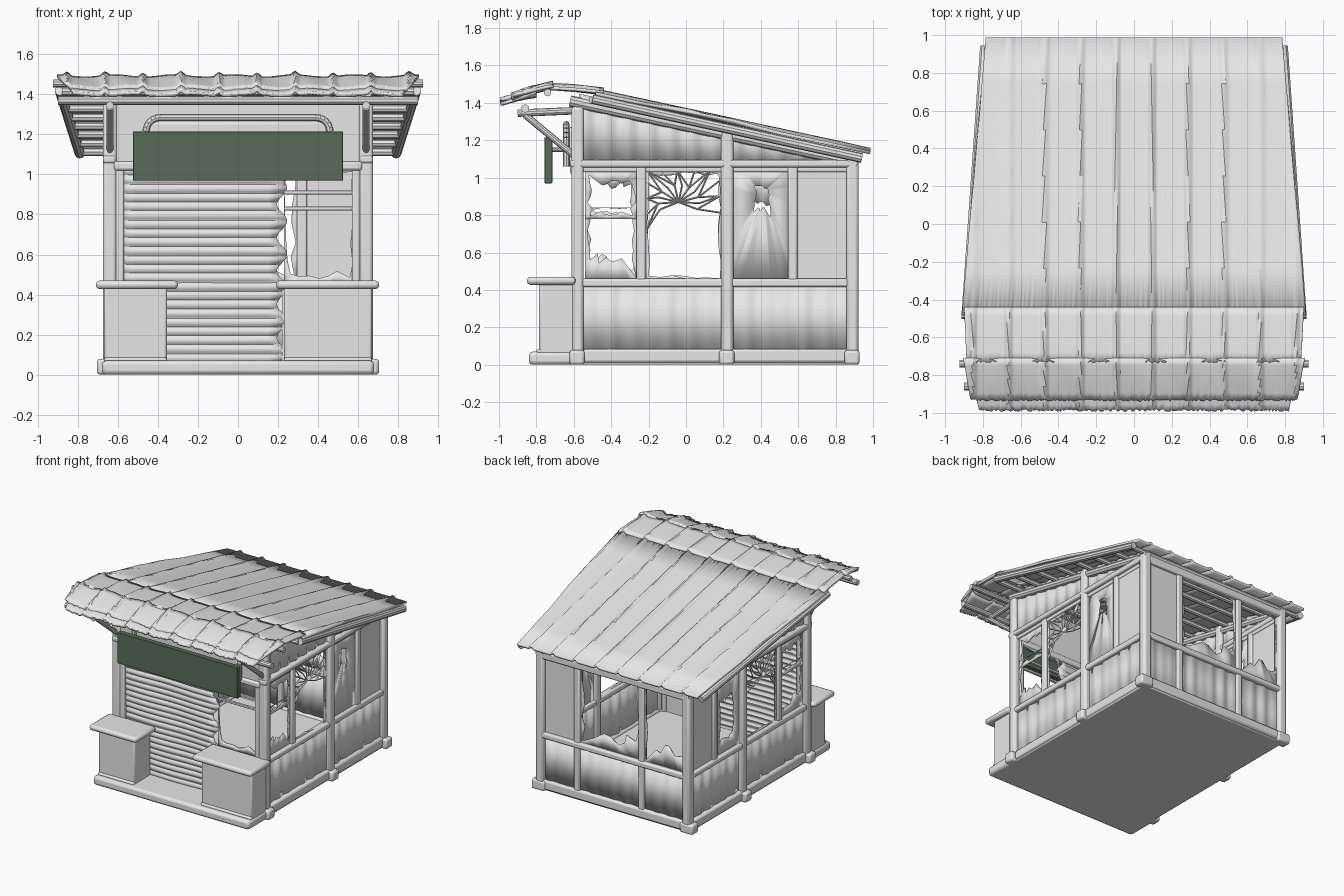
import bpy, bmesh, math, random
from mathutils import Vector

random.seed(4)
cube = bpy.data.objects.get("Cube")
if cube:
    bpy.data.objects.remove(cube, do_unlink=True)


def material(name, rgb):
    m = bpy.data.materials.new(name)
    m.use_nodes = True
    m.diffuse_color = (*rgb, 1)
    m.node_tree.nodes["Principled BSDF"].inputs["Base Color"].default_value = (*rgb, 1)
    return m


GREY = material("plain grey", (0.8, 0.8, 0.8))
GREEN = material("sign green", (0.1, 0.145, 0.105))
made = []


def finish(name, bm, mat=GREY, bevel=0, thick=0):
    bmesh.ops.recalc_face_normals(bm, faces=bm.faces[:])
    me = bpy.data.meshes.new(name)
    bm.to_mesh(me)
    bm.free()
    me.materials.append(mat)
    ob = bpy.data.objects.new(name, me)
    bpy.context.collection.objects.link(ob)
    if thick:
        mod = ob.modifiers.new("thickness", 'SOLIDIFY')
        mod.thickness, mod.offset = thick, 0
    if bevel:
        mod = ob.modifiers.new("worn edges", 'BEVEL')
        mod.width, mod.segments = bevel, 2
    made.append(ob)
    return ob


def box(name, x, y, z, bevel=0.008, mat=GREY):
    """Box from (low, high) ranges."""
    bm = bmesh.new()
    bmesh.ops.create_cube(bm, size=1)
    for v in bm.verts:
        v.co = [(a + b) / 2 + c * (b - a) for (a, b), c in zip((x, y, z), v.co)]
    return finish(name, bm, mat, bevel)


def pole(name, a, b, r=0.025, sides=10):
    a, b = Vector(a), Vector(b)
    bm = bmesh.new()
    bmesh.ops.create_cone(bm, cap_ends=True, segments=sides, radius1=r, radius2=r, depth=(b - a).length)
    turn = (b - a).to_track_quat('Z', 'Y')
    for v in bm.verts:
        v.co = turn @ v.co + (a + b) / 2
    return finish(name, bm)


def surface(name, nu, nv, f, thick=0.01):
    """Grid sheet from f(u, v), u and v in 0..1."""
    bm = bmesh.new()
    g = [[bm.verts.new(f(i / nu, j / nv)) for j in range(nv + 1)] for i in range(nu + 1)]
    for i in range(nu):
        for j in range(nv):
            bm.faces.new((g[i][j], g[i + 1][j], g[i + 1][j + 1], g[i][j + 1]))
    return finish(name, bm, thick=thick)


def broken(name, place, u, v, keep, hole=None):
    """Pane with a jagged hole; keep gives the range of hole size per side."""
    bm = bmesh.new()
    n = 6
    cu, cv = hole or ((u[0] + u[1]) / 2, (v[0] + v[1]) / 2)
    corners = [(u[0], v[0]), (u[1], v[0]), (u[1], v[1]), (u[0], v[1])]
    ring = []
    for s in range(4):
        p, q = corners[s], corners[(s + 1) % 4]
        for k in range(n):
            a, b = p[0] + (q[0] - p[0]) * k / n, p[1] + (q[1] - p[1]) * k / n
            t = random.uniform(*keep[s])
            ring.append((bm.verts.new(place(a, b)),
                         bm.verts.new(place(cu + (a - cu) * t, cv + (b - cv) * t))))
    for i, (a, b) in enumerate(ring):
        c, d = ring[(i + 1) % len(ring)]
        bm.faces.new((a, c, d, b))
    return finish(name, bm, thick=0.008)


def roof_z(y):
    return 1.445 - 0.215 * (y + 0.46)


# Floor slab and front step
box("floor_slab", (-0.66, 0.66), (-0.6, 0.9), (0, 0.07))
box("front_step", (-0.68, 0.68), (-0.84, -0.55), (0, 0.07), 0.02)

# Side walls, mirrored
for s, side in ((1, "left"), (-1, "right")):
    def wall(a, b, d=0.0):
        return (s * (0.635 + d), a, b)

    def xr(a, b):
        return tuple(sorted((s * a, s * b)))

    for y, top, tag in ((-0.58, 1.38, "front"), (0.22, 1.27, "middle"), (0.89, 1.12, "back")):
        box(f"{side}_{tag}_post", xr(0.605, 0.675), (y - 0.033, y + 0.033), (0, top), 0.018)
        box(f"{side}_{tag}_foot", xr(0.59, 0.705), (y - 0.043, y + 0.038), (0, 0.078), 0.015)
    box(f"{side}_bottom_rail", xr(0.61, 0.67), (-0.55, 0.88), (0.01, 0.085), 0.015)
    box(f"{side}_sill_rail", xr(0.61, 0.668), (-0.58, 0.9), (0.415, 0.46), 0.012)
    box(f"{side}_top_rail", xr(0.61, 0.675), (-0.62, 0.92), (1.055, 1.095), 0.012)
    box(f"{side}_lintel", xr(0.62, 0.65), (-0.56, 0.88), (1.03, 1.06))
    for y in (-0.24, 0.57):
        box(f"{side}_mullion", xr(0.615, 0.66), (y - 0.025, y + 0.025), (0.45, 1.06), 0.01)
    # rippled lower sheet and gable sheet
    surface(f"{side}_lower_panel", 90, 1, lambda u, v: wall(
        -0.56 + 1.45 * u, 0.07 + 0.36 * v, 0.007 * math.sin(u * 75) * math.sin(u * 13)))
    surface(f"{side}_gable_panel", 90, 1, lambda u, v: wall(
        -0.57 + 1.46 * u, 1.08 + v * (roof_z(-0.57 + 1.46 * u) - 1.10), 0.007 * math.sin(u * 80)))
    # upper solid and damaged panels
    box(f"{side}_back_panel", xr(0.63, 0.642), (0.58, 0.88), (0.45, 1.05), 0)
    if s > 0:
        broken("left_torn_panel", wall, (0.24, 0.56), (0.45, 1.05), [(0.15, 0.3)] * 4, (0.41, 0.92))
    else:
        broken("right_torn_panel", wall, (0.24, 0.56), (0.45, 1.05), [(0.45, 0.6)] * 4, (0.41, 0.68))
    # shattered panes
    broken(f"{side}_front_pane_upper", wall, (-0.54, -0.26), (0.78, 1.04),
           [(0.5, 0.9), (0.7, 0.95), (0.4, 0.7), (0.7, 0.95)], (-0.4, 0.87))
    broken(f"{side}_front_pane_lower", wall, (-0.54, -0.26), (0.45, 0.84),
           [(0.5, 0.8), (0.75, 0.95), (0.9, 1), (0.75, 0.95)], (-0.4, 0.75))
    broken(f"{side}_middle_pane", wall, (-0.215, 0.19), (0.45, 1.04),
           [(0.9, 0.98), (0.9, 0.98), (0.88, 0.98), (0.9, 0.98)])
    # cracks fanning out from the impact, joined by a sagging web
    hub, last = (-0.04, 0.87), None
    for k in range(12):
        a = math.radians(-25 + k * 21)
        mid = (hub[0] + 0.11 * math.cos(a), hub[1] + 0.09 * math.sin(a))
        end = (max(-0.21, min(0.18, hub[0] + 0.26 * math.cos(a + 0.2))),
               max(0.68, min(1.04, hub[1] + 0.24 * math.sin(a + 0.2))))
        pole(f"{side}_crack", wall(*hub), wall(*mid), 0.005, 4)
        pole(f"{side}_crack", wall(*mid), wall(*end), 0.005, 4)
        if last:
            pole(f"{side}_crack_web", wall(*last), wall(*end if k % 2 else mid), 0.005, 4)
        last = end if k % 2 else mid
    # roof edge beam, gable beam and front eave bracket
    pole(f"{side}_roof_edge_beam", (s * 0.89, -0.5, 1.42), (s * 0.79, 0.94, 1.105), 0.026)
    pole(f"{side}_gable_beam", (s * 0.64, -0.62, 1.41), (s * 0.64, 0.92, 1.08), 0.03)
    pole(f"{side}_eave_arm", (s * 0.64, -0.55, 1.36), (s * 0.64, -0.9, 1.345), 0.02)
    pole(f"{side}_eave_strut", (s * 0.64, -0.6, 1.12), (s * 0.64, -0.86, 1.335), 0.018)

# Back wall
def back(a, b, d=0.0):
    return (a, 0.885 + d, b)

box("back_bottom_rail", (-0.64, 0.64), (0.86, 0.915), (0.01, 0.085), 0.015)
box("back_sill_rail", (-0.64, 0.64), (0.86, 0.92), (0.415, 0.46), 0.012)
box("back_top_rail", (-0.66, 0.66), (0.86, 0.92), (1.04, 1.1), 0.012)
surface("back_lower_panel", 90, 1, lambda u, v: back(
    -0.62 + 1.24 * u, 0.07 + 0.36 * v, 0.006 * math.sin(u * 70) * math.sin(u * 11)))
for x in (-0.24, 0.32):
    box("back_mullion", (x - 0.025, x + 0.025), (0.86, 0.91), (0.06, 1.06), 0.01)
box("back_solid_panel", (0.33, 0.62), (0.88, 0.892), (0.45, 1.05), 0)
for a, b in ((-0.62, -0.26), (-0.22, 0.3)):
    broken("back_pane", back, (a, b), (0.45, 1.05),
           [(0.5, 0.85), (0.85, 0.97), (0.93, 1), (0.85, 0.97)], ((a + b) / 2, 0.82))

# Front wall: shutter, frame and side window
def front(a, b, d=0.0):
    return (a, -0.575 - d, b)

surface("roller_shutter", 12, 160, lambda u, v: front(
    -0.58 + u * (0.8 + 0.025 * math.sin(v * 37) * (u > 0.95)), 0.06 + 0.98 * v,
    0.011 * abs(math.sin(v * math.pi * 22)) - 0.005 * math.sin(u * 9 + v * 5)), 0.006)
for x, w in ((-0.59, 0.02), (0.59, 0.02)):
    box("front_jamb", (x - w, x + w), (-0.61, -0.56), (0.06, 1.05), 0.01)
box("front_lintel", (-0.62, 0.62), (-0.62, -0.56), (1.02, 1.065), 0.012)
box("front_upper_wall", (-0.62, 0.62), (-0.6, -0.57), (1.05, 1.38), 0)
box("front_lower_wall", (0.22, 0.6), (-0.59, -0.57), (0.06, 0.45), 0)
for z in (0.83, 0.91):
    box("front_window_bar", (0.23, 0.58), (-0.59, -0.57), (z - 0.009, z + 0.009), 0.004)
broken("front_window_pane", front, (0.23, 0.58), (0.45, 1.03),
       [(0.75, 0.95), (0.85, 0.97), (0.85, 0.98), (0.88, 1)])

# Counters
for tag, a, b, c, d in (("right", -0.67, -0.355, -0.71, -0.3), ("left", 0.23, 0.67, 0.19, 0.705)):
    box(f"{tag}_counter_body", (a, b), (-0.785, -0.58), (0.05, 0.44), 0.012)
    box(f"{tag}_counter_top", (c, d), (-0.85, -0.59), (0.427, 0.47), 0.018)
    box(f"{tag}_counter_plinth", (a, b), (-0.8, -0.58), (0.06, 0.085), 0.01)

# Header with rounded frame, and the hanging sign
box("header_board", (-0.45, 0.45), (-0.64, -0.59), (1.06, 1.27), 0.02)
pts = [(-0.46, 1.06)]
for cx, start in ((-0.39, 180), (0.39, 90)):
    for k in range(6):
        t = math.radians(start - 18 * k)
        pts.append((cx + 0.07 * math.cos(t), 1.215 + 0.07 * math.sin(t)))
pts.append((0.46, 1.06))
for p, q in zip(pts, pts[1:]):
    pole("header_frame", (p[0], -0.64, p[1]), (q[0], -0.64, q[1]), 0.018, 8)
box("sign_board", (-0.525, 0.525), (-0.757, -0.715), (0.97, 1.215), 0.004, GREEN)
for x in (-0.35, 0.35):
    pole("sign_bracket", (x, -0.63, 1.15), (x, -0.72, 1.15), 0.012)

# Roof timbers
pole("eave_beam", (-0.9, -0.86, 1.37), (0.9, -0.86, 1.37), 0.022)
pole("ridge_pole", (-0.925, -0.74, 1.455), (0.925, -0.74, 1.455), 0.02)
for k in range(8):
    y = -0.5 + k * 0.2
    w = 0.88 - 0.075 * (y + 0.5)
    pole("purlin", (-w, y, roof_z(y) - 0.04), (w, y, roof_z(y) - 0.04), 0.02, 8)

# Roof sheets: straight seams on tapering sheets, ragged at the front edge
def roof_sheet(name, y, z, half, ragged=0.0, sag=0.0, thick=0.018):
    def f(u, v):
        w = half[0] + (half[1] - half[0]) * v
        x = (2 * u - 1) * w
        gap = abs((x / 0.19) % 1 - 0.5) * 0.19
        bump = 0.018 * math.exp(-(gap / 0.013) ** 2)
        rough = ragged * (1 - v) * random.uniform(-1, 1)
        return (x, y[0] + (y[1] - y[0]) * v + rough,
                z[0] + (z[1] - z[0]) * v + bump + sag * math.sin(x * 21 + v * 2) + sag * math.sin(v * 3))
    surface(name, 190, 6, f, thick)

roof_sheet("main_roof_sheet", (-0.48, 0.985), (roof_z(-0.48), roof_z(0.985)), (0.91, 0.785), 0.004)
roof_sheet("upper_roof_sheet", (-0.73, -0.44), (1.48, 1.452), (0.885, 0.9), 0.006, 0.003)
roof_sheet("eave_sheet", (-0.93, -0.71), (1.425, 1.485), (0.86, 0.905), 0.006, 0.006)
roof_sheet("eave_under_sheet", (-0.985, -0.8), (1.4, 1.44), (0.82, 0.86), 0.008, 0.005)

# Smooth shading with sharp edges kept
bpy.ops.object.select_all(action='DESELECT')
for ob in made:
    ob.select_set(True)
bpy.context.view_layer.objects.active = made[0]
bpy.ops.object.shade_smooth_by_angle(angle=math.radians(35))
